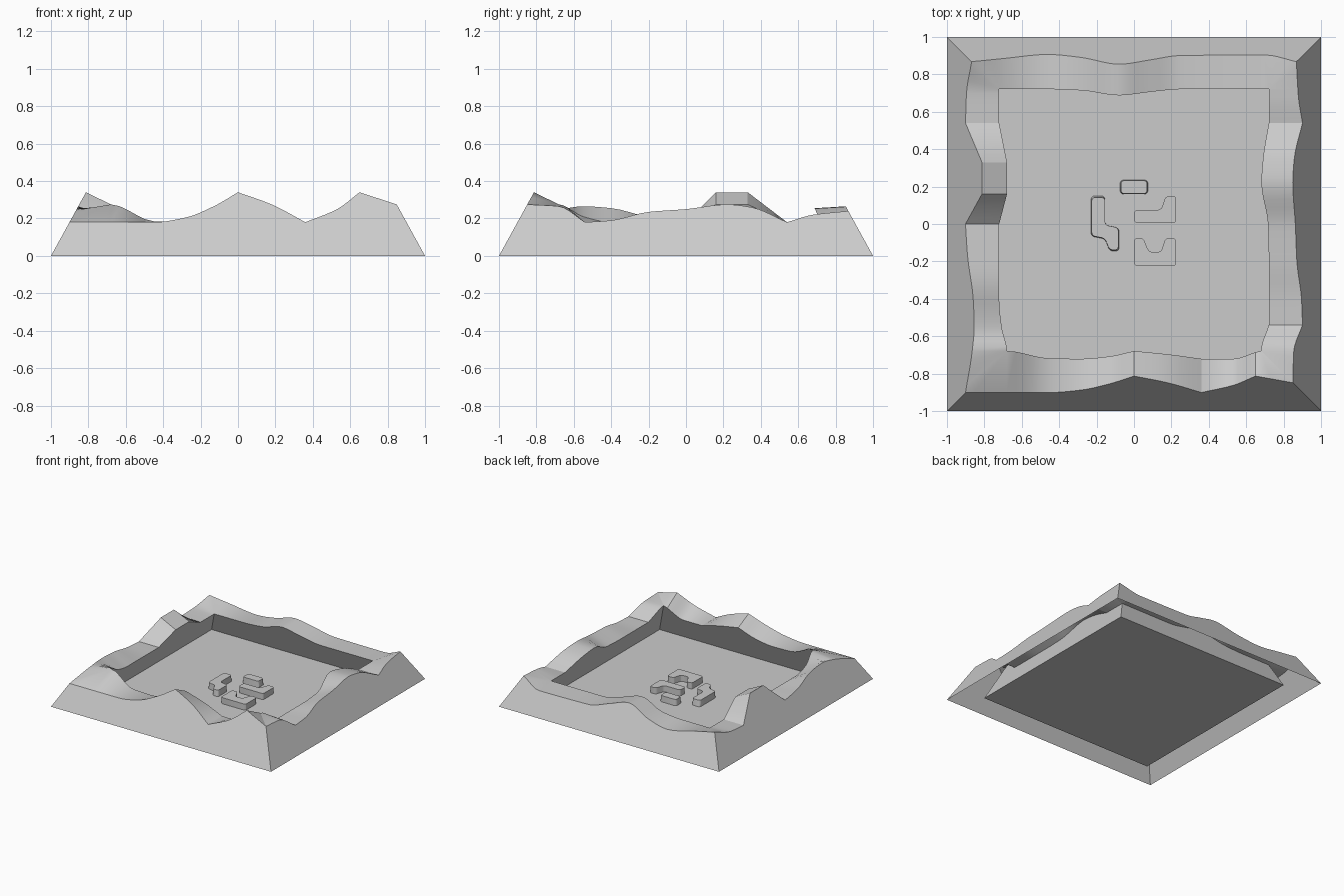
import bpy
import bmesh
from mathutils import Vector

if "Cube" in bpy.data.objects:
    bpy.data.objects.remove(bpy.data.objects["Cube"], do_unlink=True)

OUTER_LEAN, INNER_LEAN = 0.55, 0.44   # horizontal inset per unit of height
FLOOR = 0.8                           # half width of the sunken floor
STEPS = 5

# Corner heights: (ridge, inner rim)
FL, FR, BR, BL = (0.18, 0.275), (0.275, 0.275), (0.24, 0.18), (0.24, 0.18)

# Stations along each side: (position, ridge height, rim height, sharp crease)
FRONT = [(-0.68, 0.18, 0.275, 0), (-0.45, 0.18, 0.185, 0), (-0.28, 0.205, 0.18, 0),
         (-0.13, 0.265, 0.21, 0), (0, 0.34, 0.275, 1), (0.18, 0.275, 0.235, 0),
         (0.36, 0.18, 0.18, 1), (0.53, 0.25, 0.18, 0), (0.65, 0.34, 0.26, 1)]
RIGHT = [(-0.68, 0.265, 0.275, 0), (-0.54, 0.18, 0.18, 1), (-0.4, 0.19, 0.18, 0),
         (-0.2, 0.235, 0.18, 0), (0, 0.25, 0.19, 0), (0.22, 0.275, 0.27, 0),
         (0.35, 0.26, 0.25, 0), (0.54, 0.18, 0.18, 1), (0.68, 0.22, 0.18, 0)]
BACK = [(-0.7, 0.21, 0.18, 0), (-0.46, 0.17, 0.18, 0), (-0.28, 0.2, 0.195, 0),
        (-0.08, 0.265, 0.255, 0), (0.08, 0.225, 0.215, 0), (0.25, 0.18, 0.18, 0),
        (0.7, 0.175, 0.18, 0)]
LEFT = [(-0.68, 0.245, 0.275, 0), (-0.55, 0.265, 0.21, 0), (-0.4, 0.255, 0.18, 0),
        (-0.17, 0.2, 0.18, 0), (0, 0.18, 0.18, 1), (0.16, 0.34, 0.275, 1),
        (0.33, 0.34, 0.275, 1), (0.54, 0.18, 0.18, 1), (0.7, 0.19, 0.18, 0)]


def smooth_stations(pts):
    """Hermite curve through the stations, broken at sharp ones."""
    def secant(i):
        a, b = pts[i], pts[i + 1]
        return [(b[k] - a[k]) / (b[0] - a[0]) for k in (1, 2)]

    def slope(i, seg):
        if pts[i][3]:
            return secant(seg)
        a, b = secant(i - 1), secant(i)
        # Flat at crests and hollows so the curve never overshoots
        return [0 if p * q <= 0 else 2 * p * q / (p + q) for p, q in zip(a, b)]

    out = []
    for i in range(len(pts) - 1):
        a, b = pts[i], pts[i + 1]
        dt, m0, m1 = b[0] - a[0], slope(i, i), slope(i + 1, i)
        for s in range(STEPS):
            u = s / STEPS
            w = u * u * (3 - 2 * u)
            heights = [a[k + 1] * (1 - w) + b[k + 1] * w
                       + dt * u * (1 - u) * ((1 - u) * m0[k] - u * m1[k]) for k in (0, 1)]
            out.append((a[0] + u * dt, *heights))
    out.append(pts[-1][:3])
    return out


def side_columns(start, stations, end):
    """Columns (along, outward, z): ground, ridge, rim and floor edge."""
    first = (-(1 - OUTER_LEAN * start[0]), *start, 1)
    last = (1 - OUTER_LEAN * end[0], *end, 1)
    curve = smooth_stations([first] + stations + [last])
    low, high = -(FLOOR - INNER_LEAN * start[1]), FLOOR - INNER_LEAN * end[1]
    cols = []
    for i, (t, ridge, rim) in enumerate(curve):
        ends = i in (0, len(curve) - 1)
        sign = 1 if t > 0 else -1
        if t <= low:
            rim_t, rim = low, start[1]
        elif t >= high:
            rim_t, rim = high, end[1]
        else:
            rim_t = t
        cols.append([(sign if ends else t, 1, 0),
                     (t, 1 - OUTER_LEAN * ridge, ridge),
                     (rim_t, FLOOR - INNER_LEAN * rim, rim),
                     (sign * FLOOR if ends else max(-FLOOR, min(FLOOR, t)), FLOOR, 0)])
    return cols


def finish(bm, name):
    mesh = bpy.data.meshes.new(name)
    bm.to_mesh(mesh)
    bm.free()
    obj = bpy.data.objects.new(name, mesh)
    bpy.context.collection.objects.link(obj)
    bpy.ops.object.select_all(action='DESELECT')
    obj.select_set(True)
    bpy.context.view_layer.objects.active = obj
    bpy.ops.object.shade_smooth_by_angle(angle=0.4)
    return obj


# Ring of hills with overhanging inner walls and a sunken floor
bm = bmesh.new()
sides = [(FL, FRONT, FR, lambda t, o, z: (t, -o, z)),
         (FR, RIGHT, BR, lambda t, o, z: (o, t, z)),
         (BL, BACK, BR, lambda t, o, z: (t, o, z)),
         (FL, LEFT, BL, lambda t, o, z: (-o, t, z))]
floor_edge = []
for start, stations, end, place in sides:
    cols = [[bm.verts.new(place(*p)) for p in col]
            for col in side_columns(start, stations, end)]
    for a, b in zip(cols, cols[1:]):
        for k in range(3):
            bm.faces.new((a[k], b[k], b[k + 1], a[k + 1]))
    floor_edge.append([c[3] for c in cols])
front, right, back, left = floor_edge
floor = bm.faces.new(front + right + back[::-1] + left[::-1])
bmesh.ops.remove_doubles(bm, verts=bm.verts, dist=0.0005)
bmesh.ops.recalc_face_normals(bm, faces=bm.faces)
floor = max(bm.faces, key=lambda f: f.calc_area())
if floor.normal.z < 0:
    bmesh.ops.reverse_faces(bm, faces=bm.faces)
finish(bm, "terrain")


def block(name, outline, taper, height=0.05, radius=0.018):
    """Low block with rounded plan corners."""
    bm = bmesh.new()
    face = bm.faces.new([bm.verts.new((x, y, 0)) for x, y in outline])
    bmesh.ops.bevel(bm, geom=bm.verts[:], offset=radius, segments=3,
                    profile=0.5, affect='VERTICES')
    face = max(bm.faces, key=lambda f: f.calc_area())
    top = bmesh.ops.extrude_face_region(bm, geom=[face])["geom"]
    verts = [g for g in top if isinstance(g, bmesh.types.BMVert)]
    centre = sum((v.co for v in verts), Vector()) / len(verts)
    for v in verts:
        v.co = centre + (v.co - centre) * taper
        v.co.z = height
    bmesh.ops.recalc_face_normals(bm, faces=bm.faces)
    finish(bm, name)


# Small building blocks in the middle of the floor
block("back_block", [(-0.075, 0.16), (0.075, 0.16), (0.075, 0.235), (-0.075, 0.235)], 0.93)
block("corner_block", [(0, 0.005), (0.225, 0.005), (0.225, 0.15), (0.17, 0.15),
                       (0.145, 0.075), (0, 0.075)], 1)
block("notched_block", [(0, -0.225), (0.225, -0.225), (0.225, -0.075), (0.168, -0.075),
                        (0.145, -0.15), (0.08, -0.15), (0.05, -0.075), (0, -0.075)], 1)
block("side_block", [(-0.23, 0.15), (-0.155, 0.15), (-0.155, -0.005), (-0.08, -0.02),
                     (-0.08, -0.145), (-0.13, -0.145), (-0.155, -0.08), (-0.23, -0.065)], 0.95)
